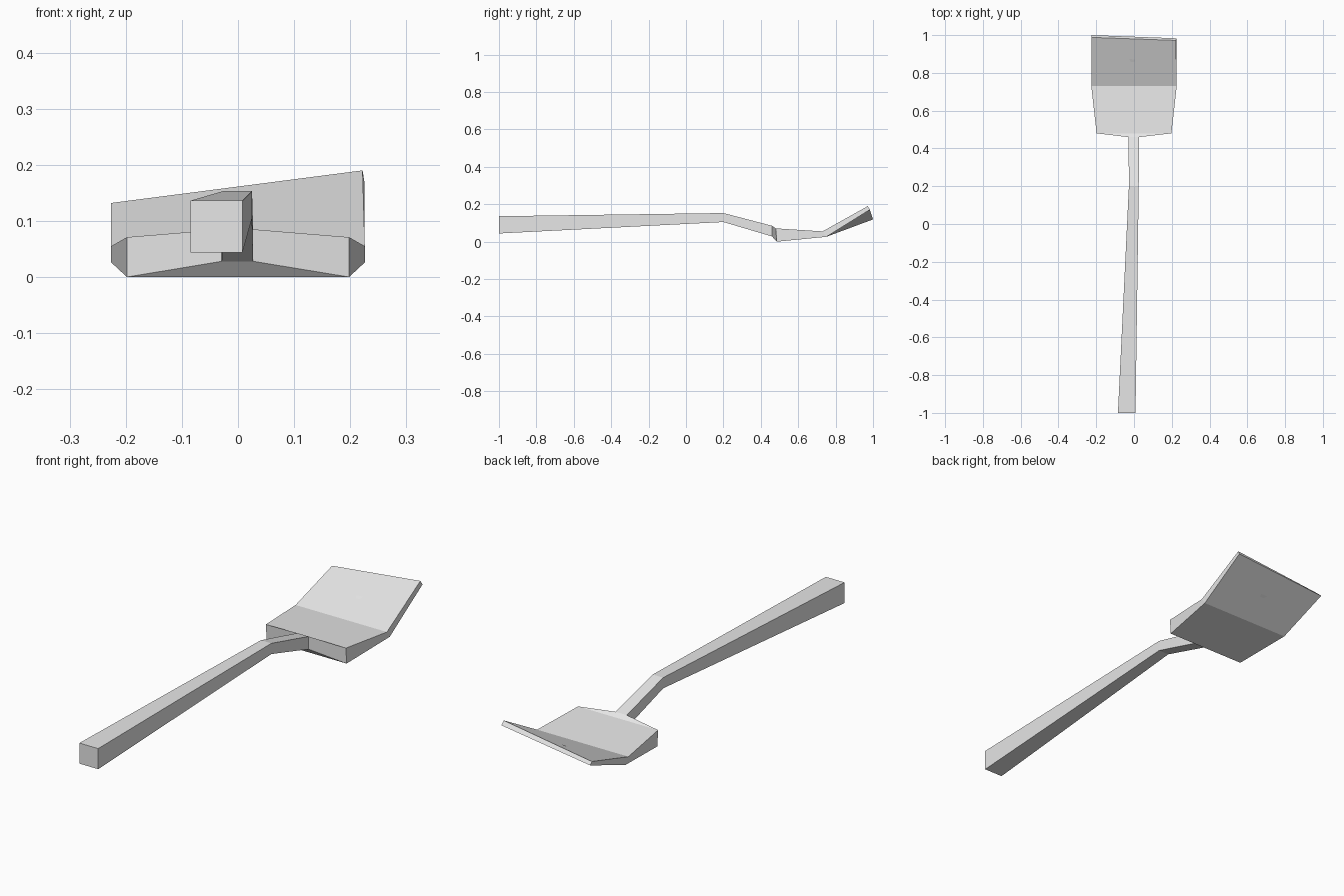
import bpy
import bmesh

cube = bpy.data.objects.get("Cube")
if cube:
    bpy.data.objects.remove(cube)

# Brushed grey, used on the whole tool
grey = bpy.data.materials.new("light_grey")
grey.use_nodes = True
colour = (0.8, 0.8, 0.8, 1)
grey.diffuse_color = colour
grey.node_tree.nodes["Principled BSDF"].inputs["Base Color"].default_value = colour


def section(left, right, bottom, top):
    """Four corners; bottom and top are (y, z) pairs."""
    return [(left, *bottom), (right, *bottom), (right, *top), (left, *top)]


# Square handle, bent neck, flared shoulder and scooped blade
rings = [
    section(-0.085, 0.008, (-1.0, 0.044), (-1.0, 0.136)),
    section(-0.027, 0.025, (0.2, 0.105), (0.2, 0.153)),
    section(-0.029, 0.027, (0.46, 0.028), (0.46, 0.085)),
    section(-0.198, 0.198, (0.485, 0.0), (0.48, 0.071)),
    section(-0.226, 0.226, (0.75, 0.026), (0.73, 0.055)),
    # Skewed lip, higher on the left
    [(-0.226, 1.0, 0.119), (0.225, 0.983, 0.171),
     (0.222, 0.972, 0.19), (-0.226, 0.988, 0.132)],
]

bm = bmesh.new()
loops = [[bm.verts.new(p) for p in ring] for ring in rings]
for a, b in zip(loops, loops[1:]):
    for i in range(4):
        j = (i + 1) % 4
        bm.faces.new((a[i], a[j], b[j], b[i]))
bm.faces.new(loops[0])
bm.faces.new(loops[-1])
bmesh.ops.recalc_face_normals(bm, faces=bm.faces)

mesh = bpy.data.meshes.new("spatula")
bm.to_mesh(mesh)
bm.free()
mesh.materials.append(grey)
spatula = bpy.data.objects.new("spatula", mesh)
bpy.context.collection.objects.link(spatula)
